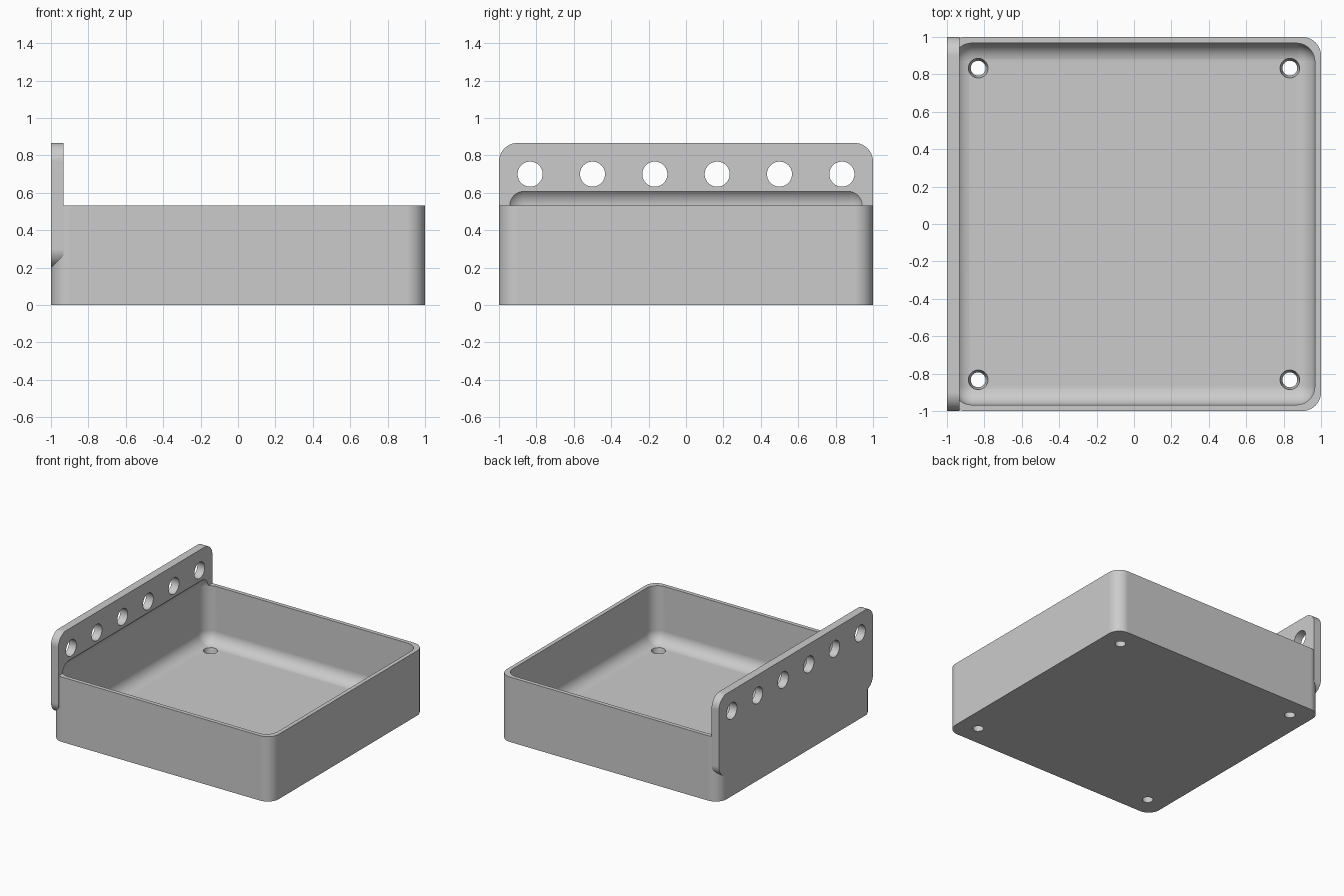
import bpy
import bmesh
from math import cos, sin, pi
from mathutils import Matrix, Vector

R = 0.1          # shared corner radius
WALL = 0.033
TOP = 0.533
PLATE_T = 0.067
SEG = 10

old = bpy.data.objects.get("Cube")
if old:
    bpy.data.objects.remove(old, do_unlink=True)

grey = bpy.data.materials.new("plain grey")
grey.use_nodes = True
colour = (0.6, 0.6, 0.6, 1)
grey.diffuse_color = colour
grey.node_tree.nodes["Principled BSDF"].inputs["Base Color"].default_value = colour


def make_object(name, bm):
    bmesh.ops.recalc_face_normals(bm, faces=bm.faces)
    mesh = bpy.data.meshes.new(name)
    bm.to_mesh(mesh)
    bm.free()
    mesh.materials.append(grey)
    ob = bpy.data.objects.new(name, mesh)
    bpy.context.collection.objects.link(ob)
    return ob


def rounded_block(name, low, high, axis=None):
    """Box with round edges: only those along one axis, or all of them."""
    low, high = Vector(low), Vector(high)
    bm = bmesh.new()
    bmesh.ops.create_cube(bm, size=1)
    for v in bm.verts:
        v.co = [(a + b) / 2 + c * (b - a) for a, b, c in zip(low, high, v.co)]
    edges = [e for e in bm.edges if axis is None
             or abs((e.verts[0].co - e.verts[1].co).normalized()[axis]) > 0.9]
    bmesh.ops.bevel(bm, geom=edges, offset=R, segments=SEG, profile=0.5,
                    affect='EDGES', clamp_overlap=False)
    return make_object(name, bm)


def drills(name, places, r1, r2, depth, turn):
    """Round cutters, tapered from r1 to r2, at several places."""
    bm = bmesh.new()
    for p in places:
        bmesh.ops.create_cone(bm, cap_ends=True, segments=40, radius1=r1,
                              radius2=r2, depth=depth,
                              matrix=Matrix.Translation(p) @ turn)
    return make_object(name, bm)


def combine(target, tool, operation):
    mod = target.modifiers.new(tool.name, 'BOOLEAN')
    mod.operation = operation
    mod.solver = 'EXACT'
    mod.object = tool
    bpy.context.view_layer.objects.active = target
    bpy.ops.object.modifier_apply(modifier=mod.name)
    bpy.data.objects.remove(tool, do_unlink=True)


# Tray body joined with the raised mounting plate on its right side
tray = rounded_block("tray_with_mounting_plate", (-1, -1, 0), (1, 1, TOP), axis=2)
plate = rounded_block("mounting_plate", (-1, -1, 0.2), (PLATE_T - 1, 1, 0.867), axis=0)
combine(tray, plate, 'UNION')

# Hollow with round edges, which also scoops the foot of the plate
inner = 1 - WALL
hollow = rounded_block("hollow", (-inner, -inner, 0.067), (inner, inner, 0.633))
combine(tray, hollow, 'DIFFERENCE')

# Tapered screw holes in the floor corners
corners = [(x, y, 0.035) for x in (-0.833, 0.833) for y in (-0.833, 0.833)]
combine(tray, drills("floor_holes", corners, 0.037, 0.056, 0.1, Matrix()), 'DIFFERENCE')

# Row of straight holes through the plate
row = [(-1 + PLATE_T / 2, (i - 2.5) / 3, 0.7) for i in range(6)]
turn = Matrix.Rotation(pi / 2, 4, 'Y')
combine(tray, drills("plate_holes", row, 0.067, 0.067, 0.2, turn), 'DIFFERENCE')

# Smooth fillets with crisp edges and flat sides
bpy.ops.object.select_all(action='DESELECT')
tray.select_set(True)
bpy.context.view_layer.objects.active = tray
bpy.ops.object.shade_smooth_by_angle()
weighted = tray.modifiers.new("flat_sides", 'WEIGHTED_NORMAL')
weighted.keep_sharp = True
